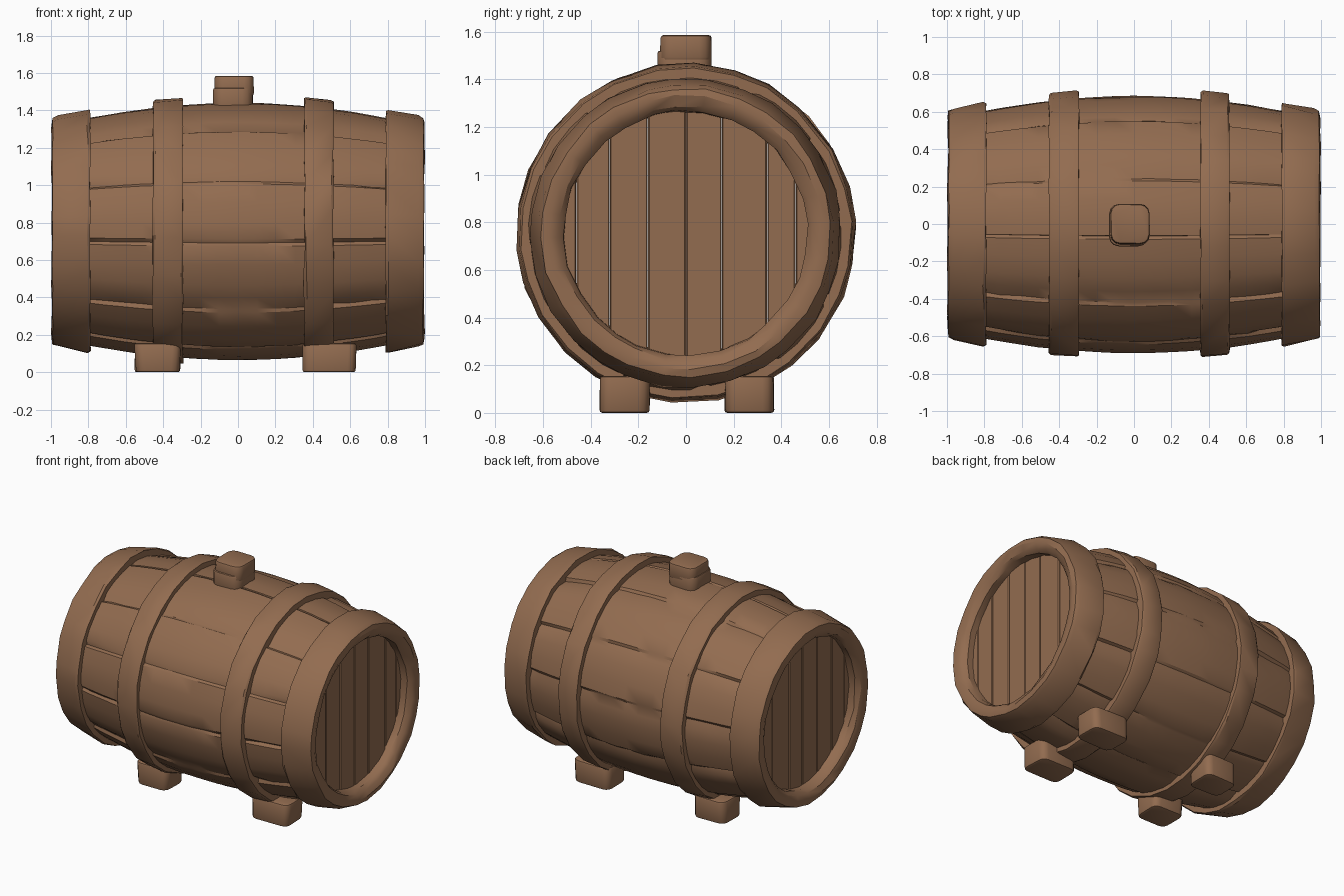
import bpy, bmesh, math, random
from mathutils import Vector

if "Cube" in bpy.data.objects:
    bpy.data.objects.remove(bpy.data.objects["Cube"])

random.seed(7)
CZ = 0.755  # height of the barrel axis

wood = bpy.data.materials.new("brown_wood")
wood.diffuse_color = (0.29, 0.15, 0.08, 1)
wood.use_nodes = True
wood.node_tree.nodes["Principled BSDF"].inputs["Base Color"].default_value = wood.diffuse_color


def finish(name, bm, angle=32):
    bmesh.ops.recalc_face_normals(bm, faces=bm.faces)
    me = bpy.data.meshes.new(name)
    bm.to_mesh(me)
    bm.free()
    me.materials.append(wood)
    for p in me.polygons:
        p.use_smooth = True
    me.set_sharp_from_angle(angle=math.radians(angle))
    ob = bpy.data.objects.new(name, me)
    bpy.context.collection.objects.link(ob)
    return ob


def lathe(name, profile, angles, offset, closed=False):
    """Sweep (x, r) points about the barrel axis; offset(i, j) -> (dx, dr)."""
    bm = bmesh.new()
    rings = []
    for j, a in enumerate(angles):
        ring = []
        for i, (x, r) in enumerate(profile):
            dx, dr = offset(i, j)
            ring.append(bm.verts.new((x + dx, (r + dr) * math.cos(a), CZ + (r + dr) * math.sin(a))))
        rings.append(ring)
    n, m = len(angles), len(profile)
    for j in range(n):
        A, B = rings[j], rings[(j + 1) % n]
        for i in range(m if closed else m - 1):
            k = (i + 1) % m
            bm.faces.new((A[i], A[k], B[k], B[i]))
    return finish(name, bm)


def body_r(x):
    return 0.687 - 0.125 * abs(x) ** 1.9


# Barrel body: bulging staves separated by narrow worn grooves
STAVES = 12
angles, kind = [], []
for s in range(STAVES):
    a0 = math.radians(s * 30 + 8 + random.uniform(-3, 3))
    for da, depth in ((0, -0.016), (0.025, 0.0), (0.17, 0.002), (0.34, 0.002), (0.46, -0.001)):
        angles.append(a0 + da)
        kind.append((s, depth))
lift = [random.uniform(-0.004, 0.005) for _ in range(STAVES)]
xs = [-0.92 + 1.84 * i / 18 for i in range(19)]


def stave_offset(i, j):
    s, depth = kind[j]
    wear = random.uniform(0.4, 1.2) if depth < -0.01 else 1
    ends = 1.3 if abs(xs[i]) > 0.5 else 0.8
    return 0, lift[s] * ends + depth * wear * ends + random.uniform(-0.0015, 0.0015)


lathe("barrel_staves", [(x, body_r(x)) for x in xs], angles, stave_offset)


def hoop(name, profile, n, jx, jr):
    turn = random.uniform(0, 0.2)
    ang = [turn + 2 * math.pi * (j + random.uniform(-0.15, 0.15)) / n for j in range(n)]
    lathe(name, profile, ang,
          lambda i, j: (random.uniform(-jx, jx), random.uniform(-jr, jr)), closed=True)


# Two middle hoops
for name, x0, x1 in (("left_middle_hoop", -0.455, -0.295), ("right_middle_hoop", 0.355, 0.51)):
    inner, outer = (x1, x0) if x0 < 0 else (x0, x1)
    hoop(name, [(outer, 0.60), (outer, 0.694), (outer + (inner - outer) * 0.08, 0.701),
                (inner - (inner - outer) * 0.08, 0.712), (inner, 0.708), (inner, 0.60)],
         26, 0.004, 0.004)

# End hoops with rounded rims, and recessed plank heads
for side, label in ((-1, "left"), (1, "right")):
    rim = [(0.79, 0.57), (0.79, 0.648), (0.805, 0.652), (0.965, 0.618), (0.99, 0.606),
           (0.996, 0.575), (0.982, 0.535), (0.955, 0.513), (0.87, 0.512)]
    hoop(label + "_end_hoop", [(side * x, r) for x, r in rim], 28, 0.004, 0.006)

    bm = bmesh.new()
    R = 0.56
    cuts = [-0.555, -0.46, -0.32, -0.16, 0.0, 0.15, 0.34, 0.46, 0.555]
    for y0, y1 in zip(cuts, cuts[1:]):
        front = side * (0.908 + random.uniform(-0.002, 0.003))
        h0, h1 = math.sqrt(R * R - y0 * y0), math.sqrt(R * R - y1 * y1)
        g, b = 0.001, 0.006
        # each plank: back outline, then slightly narrower front outline
        loops = []
        for x, e in ((side * 0.86, g), (front - side * 0.005, g), (front, b)):
            loops.append([bm.verts.new((x, y, CZ + z)) for y, z in
                          ((y0 + e, -h0), (y1 - e, -h1), (y1 - e, h1), (y0 + e, h0))])
        for A, B in zip(loops, loops[1:]):
            for i in range(4):
                k = (i + 1) % 4
                bm.faces.new((A[i], A[k], B[k], B[i]))
        bm.faces.new(loops[0])
        bm.faces.new(loops[2])
    finish(label + "_head_planks", bm)


def block(name, lo, hi, bevel, taper=1.0, jitter=0.006):
    """Roughly hewn box with rounded edges; taper scales the lower face."""
    lo, hi = Vector(lo), Vector(hi)
    mid, size = (lo + hi) / 2, hi - lo
    bm = bmesh.new()
    bmesh.ops.create_cube(bm, size=1)
    for v in bm.verts:
        t = taper if v.co.z < 0 else 1
        v.co = Vector((mid.x + v.co.x * size.x * t + random.uniform(-jitter, jitter),
                       mid.y + v.co.y * size.y * t + random.uniform(-jitter, jitter),
                       mid.z + v.co.z * size.z))
    vertical = [e for e in bm.edges if abs(e.verts[0].co.z - e.verts[1].co.z) > 0.03]
    bmesh.ops.bevel(bm, geom=vertical, offset=bevel, segments=3, profile=0.5, affect='EDGES')
    flat = [e for e in bm.edges if abs(e.verts[0].co.z - e.verts[1].co.z) < 0.001]
    bmesh.ops.bevel(bm, geom=flat, offset=0.012, segments=2, profile=0.5, affect='EDGES')
    finish(name, bm, 40)


# Four feet
for xl, x0, x1 in (("left", -0.55, -0.31), ("right", 0.345, 0.63)):
    for yl, y0, y1 in (("front", -0.36, -0.15), ("back", 0.16, 0.37)):
        block(f"{yl}_{xl}_foot", (x0, y0, 0.0), (x1, y1, 0.155), 0.045, 0.98)

# Bung on top: wider base and stopper
block("bung_base", (-0.135, -0.118, 1.39), (0.078, 0.108, 1.52), 0.055, 1.0, 0.003)
block("bung_stopper", (-0.125, -0.108, 1.48), (0.085, 0.106, 1.585), 0.05, 1.0, 0.003)
